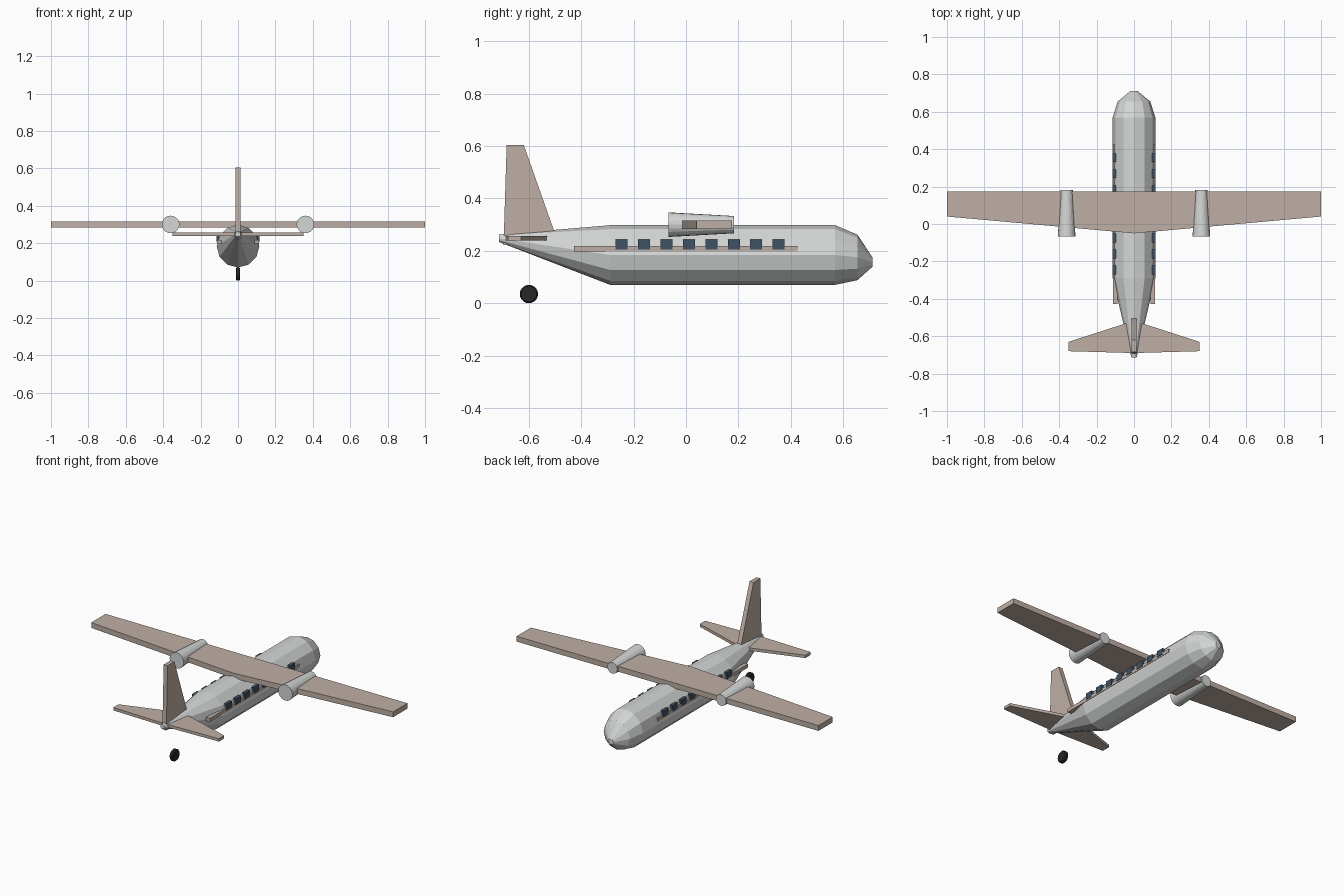
import bpy, bmesh, math

cube = bpy.data.objects.get("Cube")
if cube:
    bpy.data.objects.remove(cube, do_unlink=True)


def material(name, color):
    m = bpy.data.materials.new(name)
    m.use_nodes = True
    m.diffuse_color = (*color, 1)
    m.node_tree.nodes["Principled BSDF"].inputs["Base Color"].default_value = (*color, 1)
    return m


GREY = material("light grey", (0.66, 0.67, 0.67))
BEIGE = material("warm beige", (0.52, 0.43, 0.38))
GLASS = material("dark blue glass", (0.05, 0.085, 0.13))
RUBBER = material("black rubber", (0.02, 0.02, 0.02))


def finish(name, bm, mat):
    bmesh.ops.recalc_face_normals(bm, faces=bm.faces)
    mesh = bpy.data.meshes.new(name)
    bm.to_mesh(mesh)
    bm.free()
    mesh.materials.append(mat)
    obj = bpy.data.objects.new(name, mesh)
    bpy.context.collection.objects.link(obj)
    return obj


def loft(name, rings, sides, mat, x=0):
    """Skin round sections along y; each ring is (y, centre z, radius)."""
    bm = bmesh.new()
    loops = []
    for y, z, r in rings:
        angles = [math.tau * i / sides for i in range(sides)]
        loops.append([bm.verts.new((x + r * math.cos(a), y, z + r * math.sin(a))) for a in angles])
    for a, b in zip(loops, loops[1:]):
        for i in range(sides):
            j = (i + 1) % sides
            bm.faces.new((a[i], a[j], b[j], b[i]))
    bm.faces.new(loops[0])
    bm.faces.new(loops[-1])
    return finish(name, bm, mat)


def slab(name, outline, offset, mat):
    """Extrude an outline of 3D points along an offset."""
    bm = bmesh.new()
    face = bm.faces.new([bm.verts.new(p) for p in outline])
    new = bmesh.ops.extrude_face_region(bm, geom=[face])["geom"]
    bmesh.ops.translate(bm, vec=offset, verts=[v for v in new if isinstance(v, bmesh.types.BMVert)])
    return finish(name, bm, mat)


def symmetric_wing(name, half, z, thickness, mat):
    """Mirror a half plan, listed from leading centre to trailing centre."""
    plan = half + [(-x, y) for x, y in reversed(half) if x > 0]
    return slab(name, [(x, y, z) for x, y in plan], (0, 0, thickness), mat)


def box(name, x, y, z, mat):
    outline = [(x[0], y[0], z[0]), (x[1], y[0], z[0]), (x[1], y[1], z[0]), (x[0], y[1], z[0])]
    return slab(name, outline, (0, 0, z[1] - z[0]), mat)


# Body, from the tail tip to the nose
loft("fuselage", [(-0.715, 0.248, 0.014), (-0.29, 0.184, 0.114), (0.57, 0.184, 0.114),
                  (0.655, 0.175, 0.087), (0.712, 0.157, 0.018)], 12, GREY)

# Wing and tail surfaces
symmetric_wing("main_wing", [(0, 0.175), (1, 0.175), (1, 0.04), (0, -0.05)], 0.284, 0.032, BEIGE)
symmetric_wing("tailplane", [(0, -0.517), (0.35, -0.63), (0.35, -0.68), (0, -0.69)], 0.239, 0.017, BEIGE)
slab("tail_fin", [(-0.013, -0.5, 0.265), (-0.013, -0.62, 0.605), (-0.013, -0.685, 0.605),
                  (-0.013, -0.697, 0.222), (-0.013, -0.66, 0.222)], (0.026, 0, 0), BEIGE)

# Engines, side rails and windows on both sides
for side, s in (("left", 1), ("right", -1)):
    loft(side + "_engine", [(-0.066, 0.3, 0.047), (0.183, 0.3, 0.033)], 20, GREY, x=s * 0.36)
    box(side + "_rail", (s * 0.088, s * 0.113), (-0.427, 0.425), (0.197, 0.218), BEIGE)
    for i in range(8):
        y = -0.246 + i * 0.0857
        box(f"{side}_window_{i + 1}", (s * 0.088, s * 0.115), (y - 0.023, y + 0.023),
            (0.206, 0.243), GLASS)

# Tail wheel with rounded shoulders
bpy.ops.mesh.primitive_cylinder_add(vertices=20, radius=0.035, depth=0.024,
                                    location=(0, -0.6, 0.035), rotation=(0, math.pi / 2, 0))
wheel = bpy.context.object
wheel.name = "tail_wheel"
wheel.data.materials.append(RUBBER)
bevel = wheel.modifiers.new("shoulder", 'BEVEL')
bevel.width = 0.005
bevel.segments = 1
